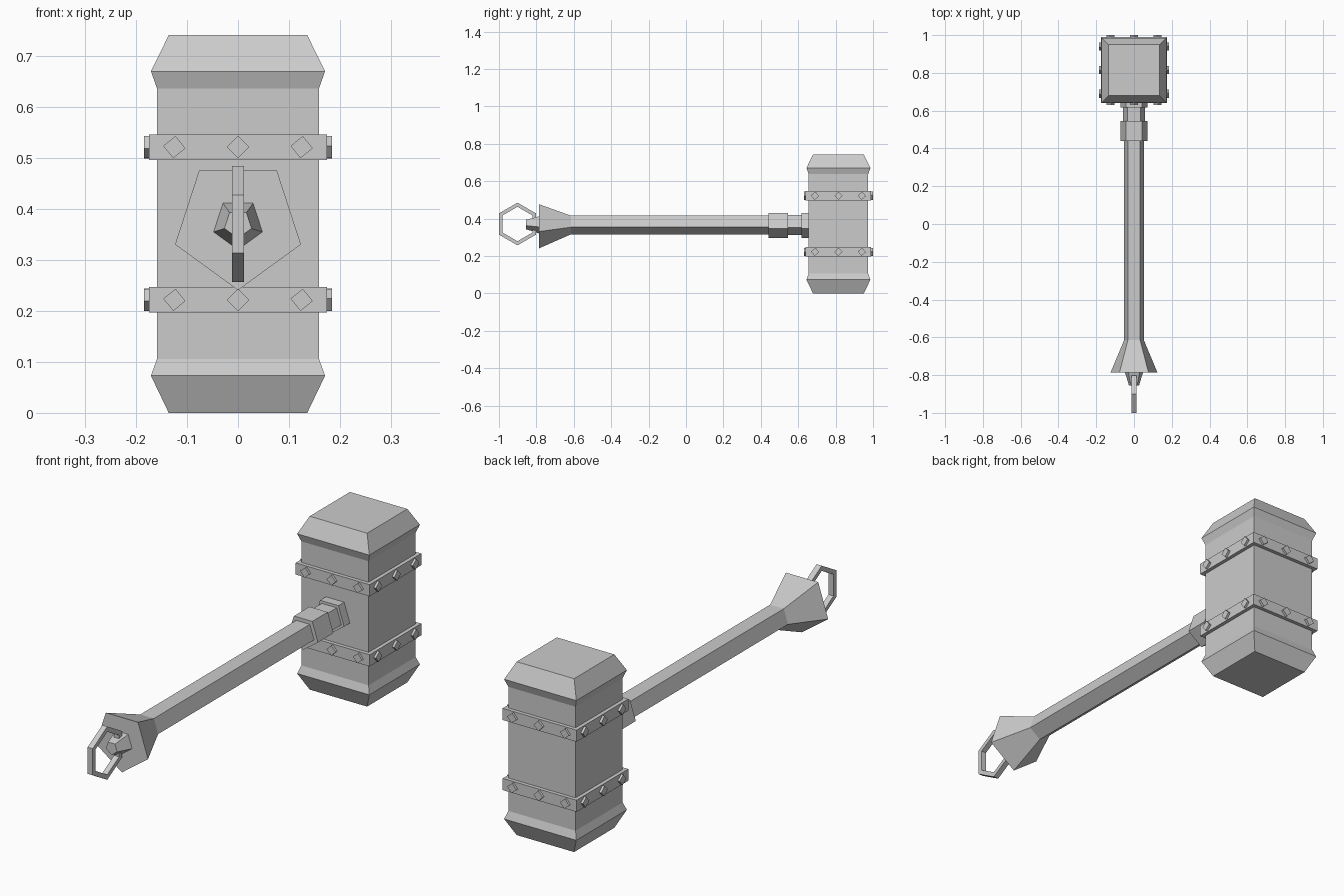
import bpy, bmesh, math
from mathutils import Matrix, Vector

cube = bpy.data.objects.get("Cube")
if cube:
    bpy.data.objects.remove(cube, do_unlink=True)

HEAD_Y = 0.815      # centre of the hammer head
AXIS_Z = 0.371      # height of the handle axis

grey = bpy.data.materials.new("plain grey")
grey.use_nodes = True
grey.diffuse_color = (0.6, 0.6, 0.6, 1)
grey.node_tree.nodes["Principled BSDF"].inputs["Base Color"].default_value = (0.6, 0.6, 0.6, 1)


def finish(bm, name):
    bmesh.ops.recalc_face_normals(bm, faces=bm.faces)
    mesh = bpy.data.meshes.new(name)
    bm.to_mesh(mesh)
    bm.free()
    mesh.materials.append(grey)
    obj = bpy.data.objects.new(name, mesh)
    bpy.context.collection.objects.link(obj)
    return obj


def loft(name, profile, sides, start, place):
    """Stack regular polygon sections (position, radius) and cap both ends."""
    bm = bmesh.new()
    rings = []
    for h, r in profile:
        angles = [start + math.tau * i / sides for i in range(sides)]
        rings.append([bm.verts.new(place(r * math.cos(a), r * math.sin(a), h)) for a in angles])
    for a, b in zip(rings, rings[1:]):
        for i in range(sides):
            j = (i + 1) % sides
            bm.faces.new((a[i], a[j], b[j], b[i]))
    bm.faces.new(rings[0])
    bm.faces.new(rings[-1])
    return finish(bm, name)


def square_stack(name, profile):
    # sections given by half width, standing upright at the head
    sections = [(z, half * math.sqrt(2)) for z, half in profile]
    return loft(name, sections, 4, math.pi / 4, lambda u, v, h: (u, HEAD_Y + v, h))


def five_sided(name, profile):
    # sections along y with one corner pointing down
    return loft(name, profile, 5, -math.pi / 2, lambda u, v, h: (u, h, AXIS_Z + v))


# Hammer head with flared, bevelled ends
square_stack("hammer_head", [(0, 0.136), (0.073, 0.171), (0.106, 0.159),
                             (0.637, 0.159), (0.671, 0.171), (0.742, 0.136)])

# Bands round the head, each with three diamond studs per side
for label, z in (("lower", 0.222), ("upper", 0.522)):
    square_stack(label + "_band", [(z - 0.025, 0.175), (z + 0.025, 0.175)])
    bm = bmesh.new()
    for side in range(4):
        turn = Matrix.Translation((0, HEAD_Y, z)) @ Matrix.Rotation(side * math.pi / 2, 4, 'Z')
        for offset in (-0.125, 0, 0.125):
            tilt = Matrix.Rotation(math.radians(45 + 48 * abs(offset)), 4, 'Y')
            size = Matrix.Diagonal((0.031, 0.03, 0.031, 1))
            bmesh.ops.create_cube(bm, size=1, matrix=turn @ Matrix.Translation((offset, -0.17, 0)) @ tilt @ size)
    finish(bm, label + "_band_studs")

# Handle and its collars
five_sided("handle", [(-0.615, 0.055), (0.66, 0.055)])
five_sided("handle_neck", [(0.54, 0.06), (0.66, 0.06)])
five_sided("handle_collar", [(0.44, 0.074), (0.545, 0.074)])
five_sided("head_socket", [(0.617, 0.074), (0.665, 0.074)])

# Flared pommel and its tapered tip
five_sided("pommel", [(-0.785, 0.13), (-0.615, 0.055)])
five_sided("pommel_tip", [(-0.855, 0.028), (-0.78, 0.052)])

# Hexagonal hanging ring
bm = bmesh.new()
loops = []
for x, r in ((-0.012, 0.114), (0.012, 0.114), (0.012, 0.092), (-0.012, 0.092)):
    angles = [math.pi / 2 + math.tau * i / 6 for i in range(6)]
    loops.append([bm.verts.new((x, -0.901 + r * math.cos(a), AXIS_Z + r * math.sin(a))) for a in angles])
for k in range(4):
    a, b = loops[k], loops[(k + 1) % 4]
    for i in range(6):
        j = (i + 1) % 6
        bm.faces.new((a[i], a[j], b[j], b[i]))
finish(bm, "hanging_ring")
